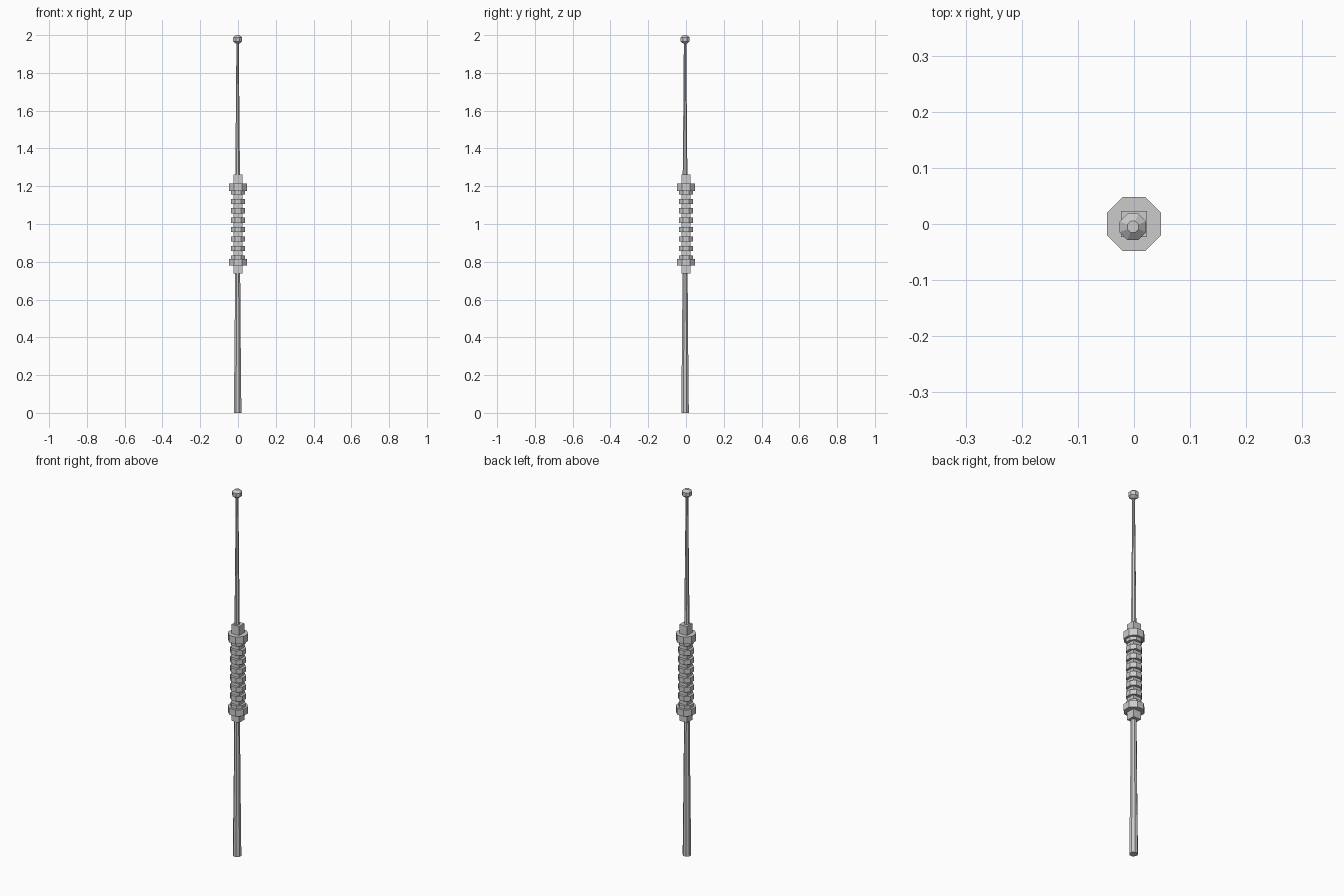
import bpy, bmesh, math

if "Cube" in bpy.data.objects:
    bpy.data.objects.remove(bpy.data.objects["Cube"])

def lathe(name, profile, sides=8, center=(0, 0)):
    """Stack flat-sided rings; profile is (half width across flats, z)."""
    bm = bmesh.new()
    k = 1 / math.cos(math.pi / sides)
    rings = []
    for r, z in profile:
        rings.append([bm.verts.new((center[0] + r * k * math.cos((i + .5) * math.tau / sides),
                                    center[1] + r * k * math.sin((i + .5) * math.tau / sides), z))
                      for i in range(sides)])
    for a, b in zip(rings, rings[1:]):
        for i in range(sides):
            j = (i + 1) % sides
            bm.faces.new((a[i], a[j], b[j], b[i]))
    bm.faces.new(rings[0][::-1])
    bm.faces.new(rings[-1])
    me = bpy.data.meshes.new(name)
    bm.to_mesh(me)
    bm.free()
    ob = bpy.data.objects.new(name, me)
    bpy.context.collection.objects.link(ob)
    return ob

AXIS = (-0.002, -0.005)  # rod sits slightly off the grip centre

# Tapered rods below and above the grip
lathe("lower_rod", [(.020, 0), (.0155, .45), (.0135, .75)], 8, AXIS)
lathe("upper_rod", [(.0125, 1.25), (.0075, 1.8), (.0065, 1.965)], 8, AXIS)

# Faceted tip ball
lathe("tip_ball", [(.010, 1.955), (.0235, 1.967), (.0235, 1.988), (.010, 2.0)], 8, AXIS)

# Square grip core with its end caps
lathe("grip_core", [(.023, .737), (.023, 1.263)], 4)

# Stepped end collars, mirrored about the grip middle
lathe("lower_collar", [(.048, .78), (.048, .815)])
lathe("lower_step", [(.036, .815), (.036, .832)])
lathe("upper_step", [(.036, 1.157), (.036, 1.175)])
lathe("upper_collar", [(.048, 1.175), (.048, 1.214)])

# Grip rings
for i in range(6):
    z = .87 + i * .05
    lathe(f"grip_ring_{i + 1}", [(.037, z - .0135), (.037, z + .0135)])
